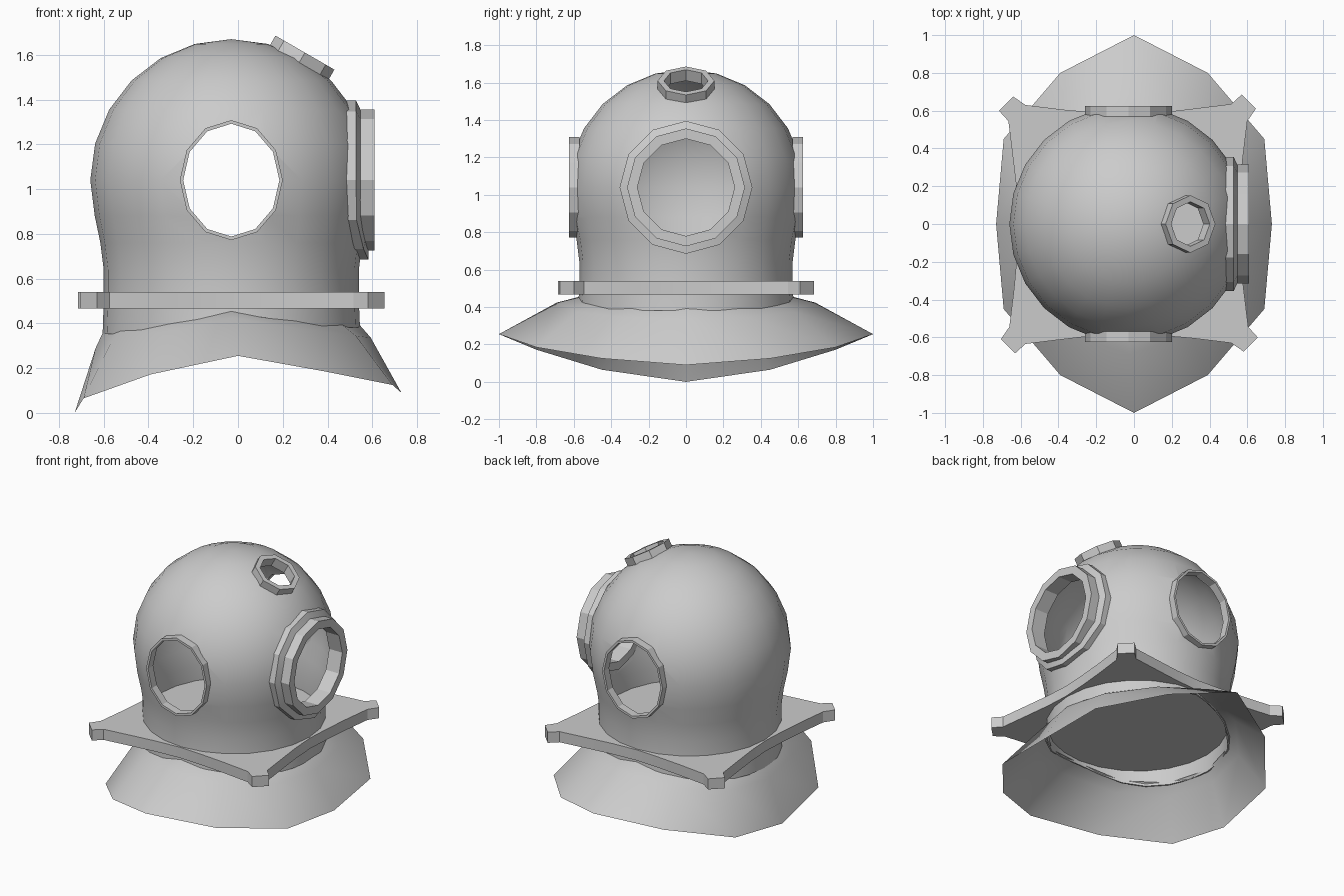
import bpy, bmesh
from math import sin, cos, pi, radians, sqrt
from mathutils import Vector as V

if "Cube" in bpy.data.objects:
    bpy.data.objects.remove(bpy.data.objects["Cube"])

CX, CZ, R = -0.03, 1.04, 0.63      # dome centre and radius
X, Y, Z = V((1, 0, 0)), V((0, 1, 0)), V((0, 0, 1))


def make(name, verts, faces, angle=35):
    me = bpy.data.meshes.new(name)
    me.from_pydata([tuple(v) for v in verts], [], faces)
    bm = bmesh.new()
    bm.from_mesh(me)
    bmesh.ops.recalc_face_normals(bm, faces=bm.faces)
    bm.to_mesh(me)
    bm.free()
    ob = bpy.data.objects.new(name, me)
    bpy.context.collection.objects.link(ob)
    smooth(ob, angle)
    return ob


def smooth(ob, angle):
    bpy.ops.object.select_all(action='DESELECT')
    ob.select_set(True)
    bpy.context.view_layer.objects.active = ob
    bpy.ops.object.shade_smooth_by_angle(angle=radians(angle))


def bridge(rows, n, closed=False):
    # quads between successive rings of n vertices
    last = rows if closed else rows - 1
    return [(i * n + j, i * n + (j + 1) % n,
             (i + 1) % rows * n + (j + 1) % n, (i + 1) % rows * n + j)
            for i in range(last) for j in range(n)]


def ring(name, n, c, u, v, w, profile, conform=False):
    # closed (radius_u, radius_v, height) section swept round axis w
    verts = []
    for ru, rv, h in profile:
        for j in range(n):
            a = 2 * pi * j / n
            p = c + u * ru * cos(a) + v * rv * sin(a) + w * h
            if conform:
                p.x = wall_x(p.y, p.z) + h
            verts.append(p)
    return make(name, verts, bridge(len(profile), n, True), 25)


def cutter(n, c, u, v, w, ru, rv):
    verts = [c + u * ru * cos(2 * pi * j / n) + v * rv * sin(2 * pi * j / n) + w * h
             for h in (0.3, 1.0) for j in range(n)]
    faces = bridge(2, n) + [tuple(range(n)), tuple(range(n, 2 * n))]
    ob = make("cutter", verts, faces)
    ob.hide_render = True
    return ob


NECK = [(0.5, 0.57), (0.64, 0.57), (0.76, 0.585), (0.88, 0.61), (CZ, R)]


def wall_x(y, z):
    # x of the helmet wall on its front side
    r = sqrt(max(R * R - (z - CZ) ** 2, 0))
    for (z0, r0), (z1, r1) in zip(NECK, NECK[1:]):
        if z0 <= z < z1:
            r = r0 + (r1 - r0) * (z - z0) / (z1 - z0)
    return CX + sqrt(max(r * r - y * y, 0))


def seat_z(a):
    # height of the wavy joint between neck and shoulder plate
    return 0.382 + 0.015 * cos(a) + 0.073 * sin(a) ** 8


# Helmet shell: neck and dome
N = 24
levels = NECK + [(CZ + R * sin(radians(t)), R * cos(radians(t))) for t in range(15, 90, 15)]
angs = [2 * pi * j / N for j in range(N)]
verts = [V((CX + 0.575 * cos(a), 0.575 * sin(a), seat_z(a) - 0.015)) for a in angs]
for z, r in levels:
    verts += [V((CX + r * cos(a), r * sin(a), z)) for a in angs]
rows = len(levels) + 1
verts.append(V((CX, 0, CZ + R)))
faces = bridge(rows, N) + [((rows - 1) * N + j, (rows - 1) * N + (j + 1) % N, rows * N)
                           for j in range(N)]
shell = make("helmet_shell", verts, faces)

# Window openings cut through the shell
centre = V((CX, 0, CZ))
tilt = V((0.5, 0, 0.866))
slope = V((0.866, 0, -0.5))
cuts = [cutter(12, centre, Y, Z, X, 0.265, 0.265),
        cutter(8, centre, slope, Y, tilt, 0.12, 0.12)]
cuts += [cutter(12, centre, X, Z, Y * s, 0.215, 0.255) for s in (-1, 1)]
bpy.context.view_layer.objects.active = shell
m = shell.modifiers.new("thickness", 'SOLIDIFY')
m.thickness, m.offset = 0.01, -1
bpy.ops.object.modifier_apply(modifier=m.name)
for c in cuts:
    bpy.context.view_layer.objects.active = shell
    m = shell.modifiers.new("opening", 'BOOLEAN')
    m.operation, m.object, m.solver = 'DIFFERENCE', c, 'EXACT'
    bpy.ops.object.modifier_apply(modifier=m.name)
    bpy.data.objects.remove(c)
smooth(shell, 35)

# Side window rims
for s, side in ((-1, "right"), (1, "left")):
    ring(side + "_window_rim", 12, centre, X, Z, Y * s,
         [(0.23, 0.268, 0.57), (0.23, 0.268, 0.625), (0.215, 0.252, 0.625), (0.215, 0.252, 0.57)])

# Face window: flange hugging the wall, then the raised rim
ring("face_window_flange", 12, centre, Y, Z, X,
     [(0.355, 0.355, -0.01), (0.355, 0.355, 0.037), (0.29, 0.29, 0.03), (0.29, 0.29, -0.01)], True)
ring("face_window_rim", 12, centre, Y, Z, X,
     [(0.315, 0.315, 0.54), (0.315, 0.315, 0.64), (0.26, 0.26, 0.64), (0.26, 0.26, 0.54)])

# Tilted top window rim
ring("top_window_rim", 8, centre, slope, Y, tilt,
     [(0.152, 0.152, 0.605), (0.152, 0.152, 0.658), (0.118, 0.118, 0.658), (0.118, 0.118, 0.59)])

# Clamp plate: concave sides with four stubby corner lugs
quarter = [(0.58, 0), (0.59, 0.17), (0.605, 0.34), (0.63, 0.545), (0.675, 0.61),
           (0.60, 0.685), (0.545, 0.635), (0.34, 0.61), (0.17, 0.59)]
outline = []
for k in range(4):
    for x, y in quarter:
        for _ in range(k):
            x, y = -y, x
        outline.append((x, y))
n = len(outline)
verts = [V((CX + x, y, z)) for z in (0.467, 0.54) for x, y in outline]
make("clamp_plate", verts, bridge(2, n) + [tuple(range(n)), tuple(range(n, 2 * n))], 25)

# Shoulder plate: twelve-sided flared skirt
rim = [(0.73, 0, 0.09), (0.69, 0.45, 0.125), (0.39, 0.80, 0.185), (0, 1, 0.255),
       (-0.39, 0.80, 0.172), (-0.69, 0.45, 0.065), (-0.73, 0, 0)]
outer = [V(p) for p in rim] + [V((x, -y, z)) for x, y, z in rim[5:0:-1]]
inner = [V((CX + 0.57 * cos(a), 0.57 * sin(a), seat_z(a))) for a in angs[::2]]
mid = [a.lerp(b, 0.28) + Z * 0.025 for a, b in zip(inner, outer)]
make("shoulder_plate", inner + mid + outer, bridge(3, 12), 80)
